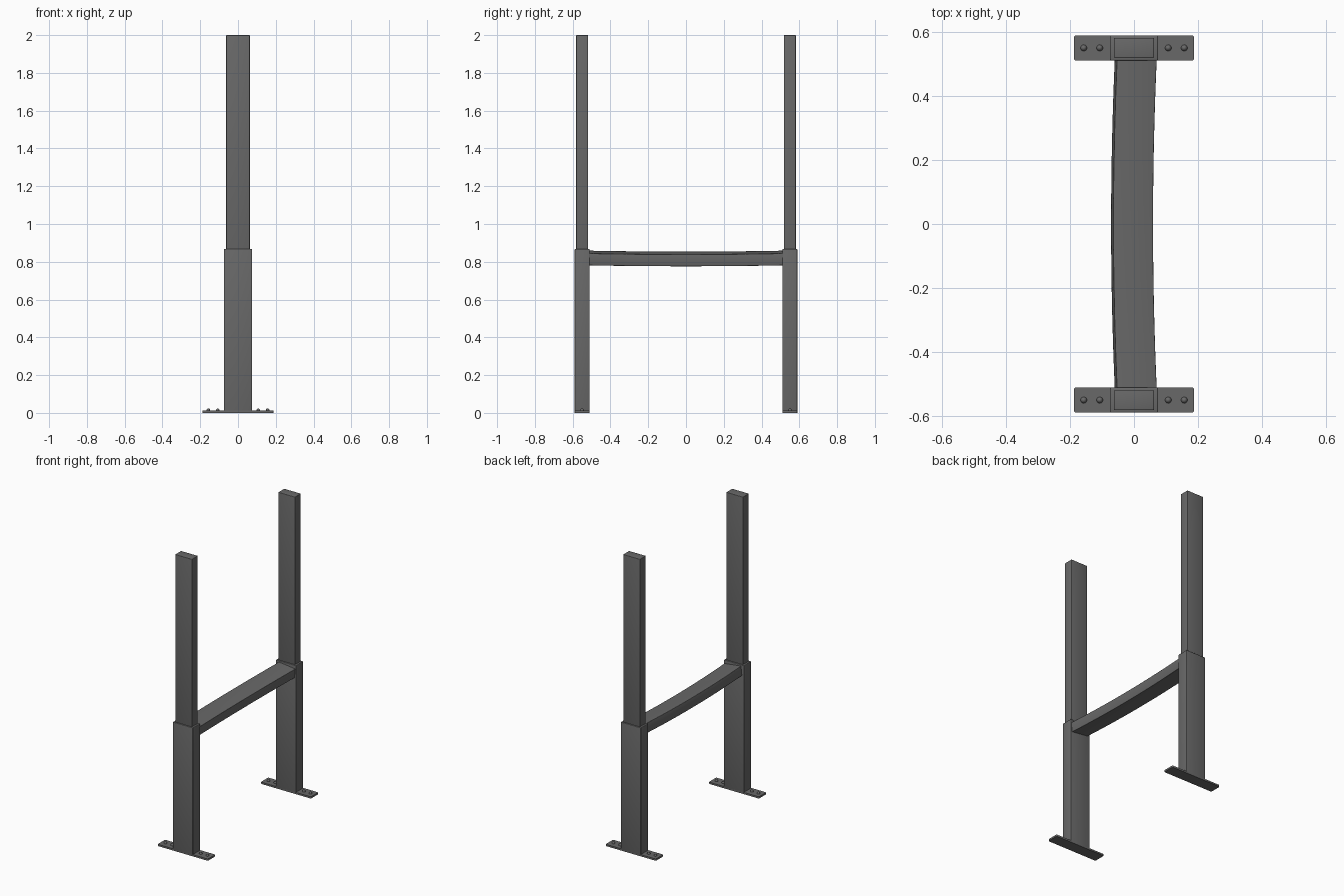
import bpy, bmesh, math
from mathutils import Matrix, Vector

if "Cube" in bpy.data.objects:
    bpy.data.objects.remove(bpy.data.objects["Cube"])

# One dark steel colour for the whole frame
steel = bpy.data.materials.new("dark grey steel")
steel.diffuse_color = (0.14, 0.14, 0.14, 1)
steel.use_nodes = True
steel.node_tree.nodes["Principled BSDF"].inputs["Base Color"].default_value = steel.diffuse_color


def finish(bm, name):
    bmesh.ops.recalc_face_normals(bm, faces=bm.faces[:])
    me = bpy.data.meshes.new(name)
    bm.to_mesh(me)
    bm.free()
    me.materials.append(steel)
    ob = bpy.data.objects.new(name, me)
    bpy.context.collection.objects.link(ob)
    bpy.ops.object.select_all(action='DESELECT')
    ob.select_set(True)
    bpy.context.view_layer.objects.active = ob
    bpy.ops.object.shade_smooth_by_angle(angle=math.radians(35))
    return ob


def box(name, size, loc, bevel, vertical_only=False):
    bm = bmesh.new()
    bmesh.ops.create_cube(bm, size=1, matrix=Matrix.Translation(loc) @ Matrix.Diagonal((*size, 1)))
    edges = [e for e in bm.edges if not vertical_only
             or abs(e.verts[0].co.z - e.verts[1].co.z) > size[2] * 0.5]
    bmesh.ops.bevel(bm, geom=edges, offset=bevel, segments=3, profile=0.5, affect='EDGES')
    return finish(bm, name)


def bolt(name, x, y):
    # Domed head: upper half of a sphere, slightly sunk into the plate
    bm = bmesh.new()
    bmesh.ops.create_uvsphere(bm, u_segments=20, v_segments=12, radius=0.01)
    bmesh.ops.bisect_plane(bm, geom=bm.verts[:] + bm.edges[:] + bm.faces[:],
                           plane_co=(0, 0, 0), plane_no=(0, 0, 1), clear_inner=True)
    bmesh.ops.transform(bm, matrix=Matrix.Translation((x, y, 0.0115))
                        @ Matrix.Diagonal((1, 1, 1.2, 1)), verts=bm.verts[:])
    return finish(bm, name)


# Two uprights, each with a foot plate, sleeve, inner post and four bolts
for side, s in (("front", -1), ("back", 1)):
    y = 0.55 * s
    box(side + "_foot_plate", (0.375, 0.079, 0.012), (0, y, 0.006), 0.007, True)
    box(side + "_lower_sleeve", (0.15, 0.079, 0.865), (0, y, 0.4355), 0.004)
    box(side + "_upper_post", (0.125, 0.0635, 1.17), (0, y, 1.415), 0.003)
    for i, x in enumerate((-0.157, -0.107, 0.107, 0.157)):
        bolt(f"{side}_bolt_{i + 1}", x, y)

# Tilted crossbar, bowed slightly sideways and down at the middle
bm = bmesh.new()
w, h, r, n = 0.0625, 0.032, 0.003, 16
tilt = Matrix.Rotation(math.radians(6.8), 3, 'Y')
profile = []
for k, (sx, sz) in enumerate(((1, 1), (-1, 1), (-1, -1), (1, -1))):
    for j in range(4):
        a = math.radians(90 * k + 30 * j)
        profile.append(Vector((sx * (w - r) + r * math.cos(a), 0, sz * (h - r) + r * math.sin(a))))
rings = []
for i in range(n + 1):
    t = 2 * i / n - 1
    bow = 1 - t * t
    centre = Vector((0.0055 - 0.0115 * bow, 0.515 * t, 0.820 - 0.005 * bow))
    rings.append([bm.verts.new(tilt @ p + centre) for p in profile])
m = len(profile)
for a, b in zip(rings, rings[1:]):
    for j in range(m):
        bm.faces.new((a[j], a[(j + 1) % m], b[(j + 1) % m], b[j]))
bm.faces.new(rings[0])
bm.faces.new(rings[-1])
finish(bm, "bowed_crossbar")
